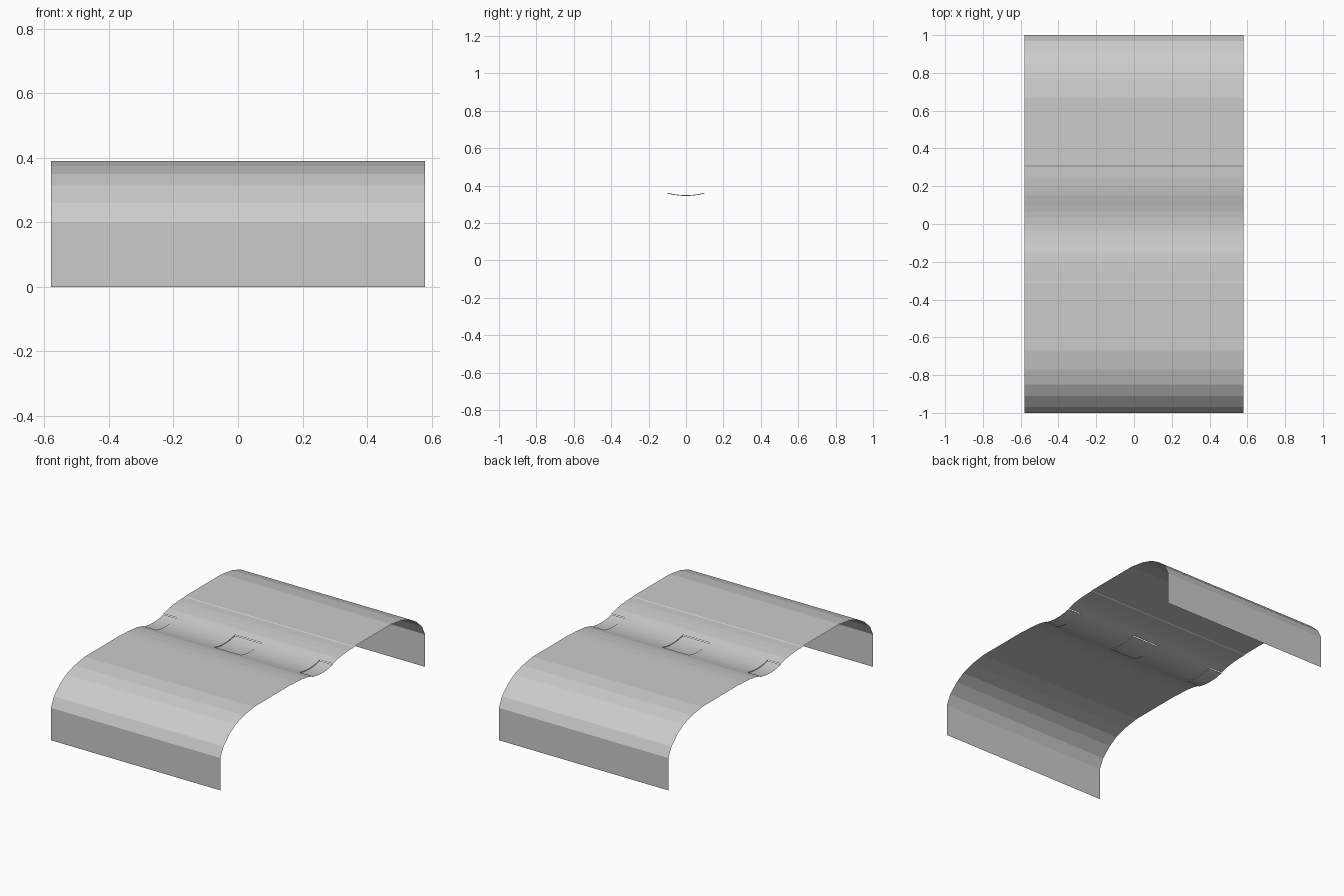
import bpy, bmesh

if "Cube" in bpy.data.objects:
    bpy.data.objects.remove(bpy.data.objects["Cube"])

W = 0.58

# Half profile (y, z), from the groove lip out to the foot
half = [(0.10, 0.362), (0.115, 0.366), (0.15, 0.375), (0.20, 0.382), (0.25, 0.386), (0.305, 0.387),
        (0.31, 0.39), (0.67, 0.39), (0.77, 0.375), (0.85, 0.35), (0.91, 0.315),
        (0.97, 0.26), (1.0, 0.20), (1.0, 0.0)]


def sheet(name, strips):
    """Extrude open profiles along x; each strip is (x0, x1, points)."""
    bm = bmesh.new()
    for x0, x1, pts in strips:
        a = [bm.verts.new((x0, y, z)) for y, z in pts]
        b = [bm.verts.new((x1, y, z)) for y, z in pts]
        for i in range(len(pts) - 1):
            bm.faces.new((a[i], b[i], b[i + 1], a[i + 1]))
    bmesh.ops.remove_doubles(bm, verts=bm.verts, dist=1e-5)
    bmesh.ops.recalc_face_normals(bm, faces=bm.faces)
    me = bpy.data.meshes.new(name)
    bm.to_mesh(me)
    bm.free()
    ob = bpy.data.objects.new(name, me)
    bpy.context.collection.objects.link(ob)
    return ob


def arc(top, bottom, n=6):
    """Shallow trough across the groove."""
    ys = [-0.1 + 0.2 * i / n for i in range(n + 1)]
    return [(y, bottom + (top - bottom) * (y / 0.1) ** 2) for y in ys]


# Curved front and back panels
back = [(-W, W, half)]
front = [(-W, W, [(-y, z) for y, z in reversed(half)])]
sheet("curved_panels", front + back)

# Central trough: wide bays and slightly lower bays, joined by thin steps
high, low = arc(0.362, 0.349), arc(0.358, 0.345)
sheet("wide_bays", [(-0.49, -0.09, high), (0.09, 0.49, high)])
sheet("narrow_bays", [(-W, -0.49, low), (-0.09, 0.09, low), (0.49, W, low)])

# Thin step walls between the bays
bm = bmesh.new()
for x in (-0.49, -0.09, 0.09, 0.49):
    u = [bm.verts.new((x, y, z)) for y, z in high]
    v = [bm.verts.new((x, y, z)) for y, z in low]
    for i in range(len(u) - 1):
        bm.faces.new((u[i], u[i + 1], v[i + 1], v[i]))
me = bpy.data.meshes.new("bay_steps")
bm.to_mesh(me)
bm.free()
bpy.context.collection.objects.link(bpy.data.objects.new("bay_steps", me))
